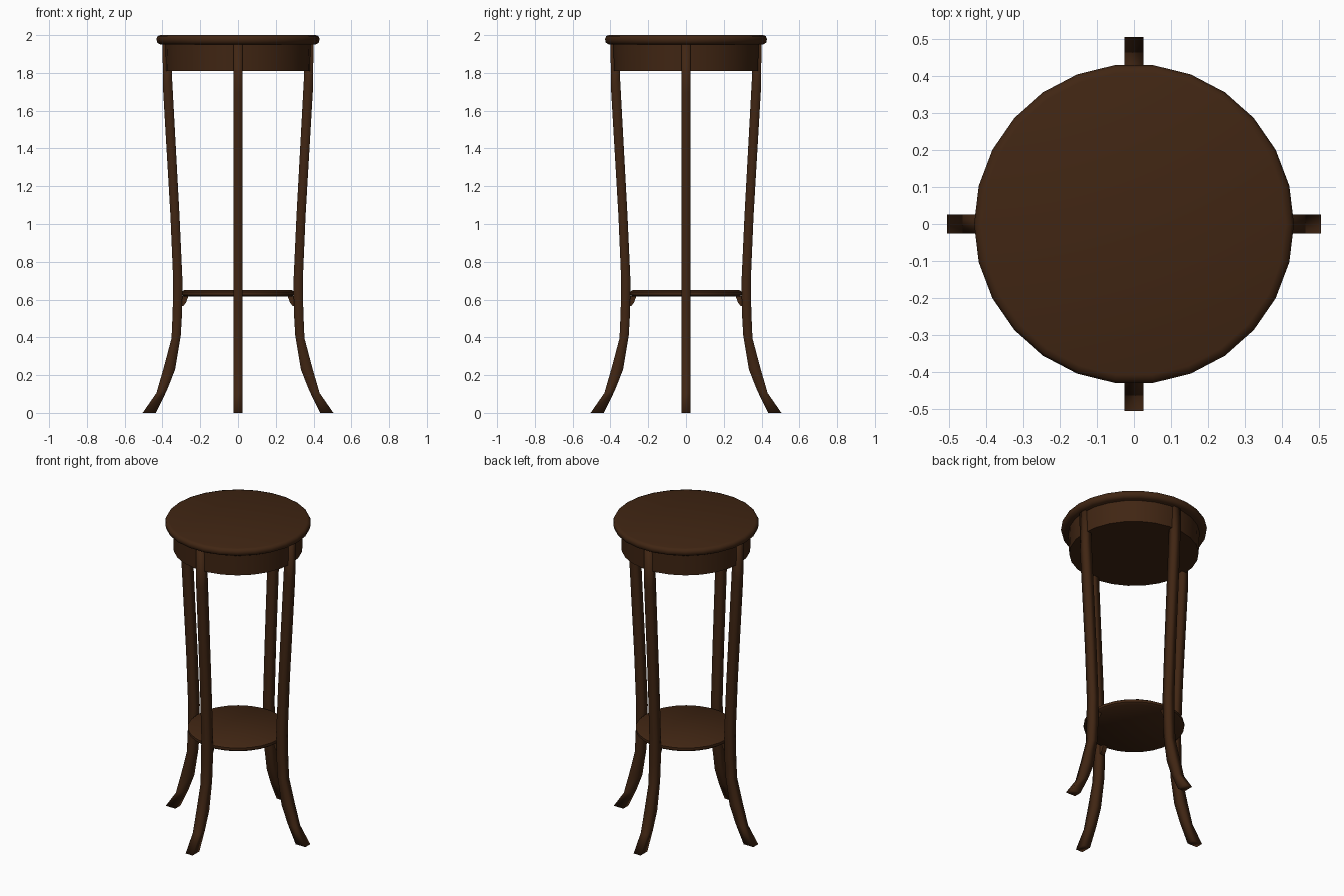
import bpy, bmesh, math

if "Cube" in bpy.data.objects:
    bpy.data.objects.remove(bpy.data.objects["Cube"])

wood = bpy.data.materials.new("dark walnut wood")
wood.diffuse_color = (0.052, 0.019, 0.0065, 1)
wood.use_nodes = True
wood.node_tree.nodes["Principled BSDF"].inputs["Base Color"].default_value = wood.diffuse_color


def make_object(name, bm, angle):
    bmesh.ops.recalc_face_normals(bm, faces=bm.faces)
    mesh = bpy.data.meshes.new(name)
    bm.to_mesh(mesh)
    bm.free()
    mesh.materials.append(wood)
    obj = bpy.data.objects.new(name, mesh)
    bpy.context.collection.objects.link(obj)
    bpy.ops.object.select_all(action='DESELECT')
    obj.select_set(True)
    bpy.context.view_layer.objects.active = obj
    bpy.ops.object.shade_smooth_by_angle(angle=math.radians(angle))
    return obj


def turned(name, profile, sides=26):
    """Closed round part from (radius, z) points, bottom to top."""
    bm = bmesh.new()
    rings = [[bm.verts.new((r * math.cos(2 * math.pi * i / sides),
                            r * math.sin(2 * math.pi * i / sides), z))
              for i in range(sides)] for r, z in profile]
    for a, b in zip(rings, rings[1:]):
        for i in range(sides):
            j = (i + 1) % sides
            bm.faces.new((a[i], a[j], b[j], b[i]))
    bm.faces.new(rings[0])
    bm.faces.new(rings[-1])
    return make_object(name, bm, 50)


def swept(name, sections, half_width, turn, angle):
    """Bar from (inner, z, outer, z) sections, turned about the z axis."""
    c, s = math.cos(turn), math.sin(turn)
    bm = bmesh.new()
    rings = []
    for xi, zi, xo, zo in sections:
        corners = ((xi, -half_width, zi), (xo, -half_width, zo),
                   (xo, half_width, zo), (xi, half_width, zi))
        rings.append([bm.verts.new((x * c - y * s, x * s + y * c, z))
                      for x, y, z in corners])
    for a, b in zip(rings, rings[1:]):
        for i in range(4):
            j = (i + 1) % 4
            bm.faces.new((a[i], a[j], b[j], b[i]))
    bm.faces.new(rings[0])
    bm.faces.new(rings[-1])
    return make_object(name, bm, angle)


# Round top, apron beneath it, and lower shelf
turned("table_top", [(0.41, 1.95), (0.428, 1.96), (0.432, 1.98),
                     (0.425, 1.995), (0.41, 2.0)])
turned("apron", [(0.383, 1.81), (0.388, 1.955)])
turned("lower_shelf", [(0.285, 0.615), (0.298, 0.625),
                       (0.298, 0.641), (0.285, 0.65)])

# Four splayed legs with a small bracket under the shelf
leg_sections = [(0.435, 0.0, 0.505, 0.0), (0.376, 0.12, 0.432, 0.105),
                (0.333, 0.23, 0.393, 0.24), (0.303, 0.41, 0.352, 0.395),
                (0.296, 0.53, 0.346, 0.53), (0.294, 0.70, 0.343, 0.70),
                (0.310, 1.05, 0.358, 1.05), (0.350, 1.79, 0.396, 1.70),
                (0.354, 1.955, 0.400, 1.955)]
bracket_sections = [(0.29, 0.565, 0.305, 0.565), (0.275, 0.585, 0.305, 0.585),
                    (0.262, 0.62, 0.305, 0.62)]
for k, side in enumerate(("right", "back", "left", "front")):
    turn = k * math.pi / 2
    swept(side + "_leg", leg_sections, 0.025, turn, 100)
    swept(side + "_shelf_bracket", bracket_sections, 0.015, turn, 60)
